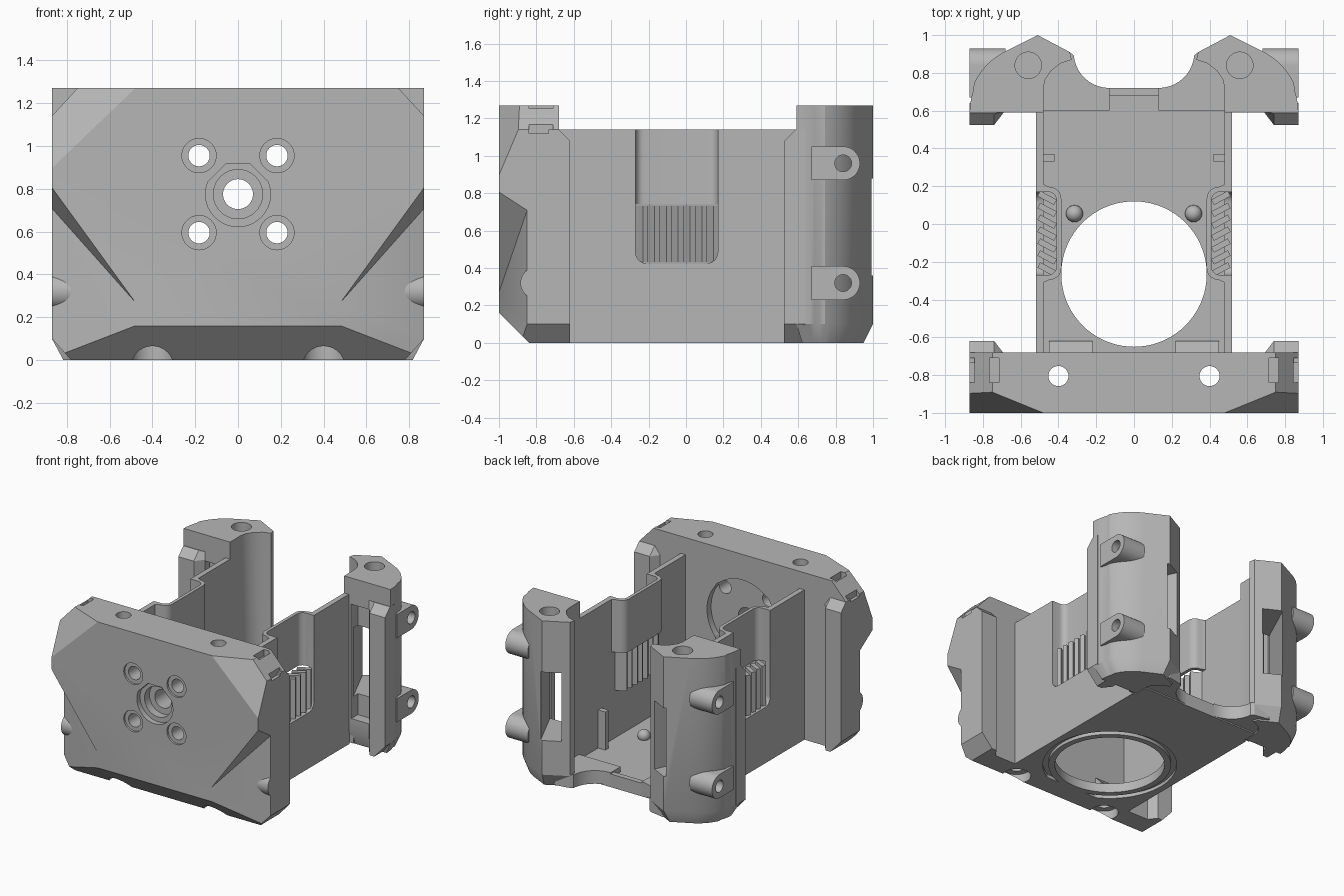
import bpy, bmesh, math
from mathutils import Vector, Matrix

cube = bpy.data.objects.get("Cube")
if cube:
    bpy.data.objects.remove(cube, do_unlink=True)

grey = bpy.data.materials.new("plain_grey")
grey.use_nodes = True
grey.diffuse_color = (0.47, 0.47, 0.47, 1)
grey.node_tree.nodes["Principled BSDF"].inputs["Base Color"].default_value = grey.diffuse_color
parts = []


def add(name, bm):
    bmesh.ops.recalc_face_normals(bm, faces=bm.faces)
    mesh = bpy.data.meshes.new(name)
    bm.to_mesh(mesh)
    bm.free()
    mesh.materials.append(grey)
    ob = bpy.data.objects.new(name, mesh)
    bpy.context.collection.objects.link(ob)
    parts.append(ob)
    return ob


def loft(name, rings):
    """Skin a list of equal-length point rings and cap both ends."""
    bm = bmesh.new()
    rows = [[bm.verts.new(p) for p in ring] for ring in rings]
    n = len(rows[0])
    for a, b in zip(rows, rows[1:]):
        for i in range(n):
            bm.faces.new((a[i], a[(i + 1) % n], b[(i + 1) % n], b[i]))
    bm.faces.new(rows[0][::-1])
    bm.faces.new(rows[-1])
    return add(name, bm)


def prism(name, pts, lo, hi, axis="z"):
    place = {"x": lambda a, b, h: (h, a, b), "y": lambda a, b, h: (a, h, b),
             "z": lambda a, b, h: (a, b, h)}[axis]
    return loft(name, [[place(a, b, h) for a, b in pts] for h in (lo, hi)])


def arc(cx, cy, r, start, end, n):
    return [(cx + r * math.cos(math.radians(start + (end - start) * i / n)),
             cy + r * math.sin(math.radians(start + (end - start) * i / n)))
            for i in range(n + 1)]


def cyl(name, axis, cx, cy, r, lo, hi, n=40):
    return prism(name, arc(cx, cy, r, 0, 360, n)[:-1], lo, hi, axis)


def box(name, x, y, z, turn=0):
    ob = prism(name, [(x[0], y[0]), (x[1], y[0]), (x[1], y[1]), (x[0], y[1])], z[0], z[1])
    if turn:
        mid = Vector((sum(x) / 2, sum(y) / 2, 0))
        ob.data.transform(Matrix.Translation(mid) @ Matrix.Rotation(math.radians(turn), 4, "Z")
                          @ Matrix.Translation(-mid))
    return ob


def hull(name, pts):
    bm = bmesh.new()
    for p in pts:
        bm.verts.new(p)
    bmesh.ops.convex_hull(bm, input=bm.verts)
    return add(name, bm)


def cut(target, *cutters):
    for c in cutters:
        mod = target.modifiers.new("cut", "BOOLEAN")
        mod.operation, mod.solver, mod.object = "DIFFERENCE", "EXACT", c
        bpy.context.view_layer.objects.active = target
        bpy.ops.object.modifier_apply(modifier=mod.name)
        parts.remove(c)
        bpy.data.objects.remove(c, do_unlink=True)


def mirror(*obs):
    for ob in obs:
        ob.modifiers.new("mirror", "MIRROR").use_mirror_merge = False


# Front plate, cut to its faceted shape
half = [(0.78, 0), (0.87, 0.1), (0.87, 1.14), (0.75, 1.27)]
plate = prism("front_plate", half + [(-x, z) for x, z in half[::-1]], -1, -0.68, "y")
cut(plate, prism("cutter", [(-1.1, 0.26), (-0.74, -0.1), (-1.1, -0.1)], -1, 1, "x"))
for s in (1, -1):
    # upper corner facet, lower corner scoop
    cut(plate,
        hull("cutter", [(s * x, y, z) for x, y, z in (
            (0.48, -1, 1.27), (0.36, -1, 1.385), (0.95, -0.76, 1.385), (0.95, -1, 0.82),
            (0.95, -1.2, 0.82), (0.36, -1.2, 1.385), (0.95, -1.2, 1.385))]),
        hull("cutter", [(s * x, y, z) for x, y, z in (
            (0.48, -1, -0.1), (0.48, -1, 0.27), (0.92, -0.83, -0.1), (0.92, -0.83, 0.765),
            (0.92, -1, 0.87), (0.48, -1.1, -0.1), (0.48, -1.1, 0.3), (0.92, -1.1, 0.94),
            (0.92, -1.1, -0.1))]))
    # clip notches and vertical screw holes
    xs = sorted((s * 0.715, s * 0.765))
    xe = sorted((s * 0.845, s * 0.89))
    cut(plate, box("cutter", xs, (-0.84, -0.71), (1.22, 1.3)),
        box("cutter", xe, (-0.84, -0.71), (1.12, 1.2)),
        cyl("cutter", "z", s * 0.4, -0.805, 0.053, -0.1, 1.4),
        cyl("cutter", "z", s * 0.4, -0.805, 0.1, -0.1, 0.07))
    for z in (0.595, 0.955):
        cut(plate, cyl("cutter", "y", s * 0.182, z, 0.05, -1.1, -0.6),
            cyl("cutter", "y", s * 0.182, z, 0.08, -1.1, -0.985))

# Stepped centre bore with a flat-topped mouth, round seat behind
mouth = [(x, min(z, 0.925)) for x, z in arc(0, 0.775, 0.152, 22.5, 157.5, 3)]
cut(plate, prism("cutter", mouth + arc(0, 0.775, 0.152, 170, 370, 24), -1.1, -0.96, "y"),
    cyl("cutter", "y", 0, 0.775, 0.115, -1.1, -0.9),
    cyl("cutter", "y", 0, 0.775, 0.07, -1.1, -0.5),
    cyl("cutter", "y", 0, 0.775, 0.3, -0.73, -0.5, 64))


# Flanges along the outer edges of plate and posts
def flange(name, root, tip):
    d = 1 if tip > root else -1
    def ring(xmax, end, z):
        return [(0.69, root - d * 0.05, z), (0.69, root, z), (0.74, end, z),
                (xmax, end, z), (xmax, root - d * 0.05, z)]
    return loft(name, [ring(0.78, tip, 0), ring(0.87, tip, 0.1), ring(0.87, tip, 1.08),
                       ring(0.87, root + d * 0.005, 1.14)])


mirror(flange("front_flange", -0.685, -0.62), flange("rear_flange", 0.59, 0.525))

# Rear posts with bevelled feet
outline = arc(0.52, 0.59, 0.35, 0, 20, 5) + arc(0.52, 0.59, 0.362, 25, 63, 9) + [
    (0.51, 1), (0.34, 0.91), (0.33, 0.87), (0.39, 0.85), (0.44, 0.81), (0.47, 0.765),
    (0.48, 0.72), (0.48, 0.59)]
foot = [(0.6 + (x - 0.6) * 0.8, 0.75 + (y - 0.75) * 0.8) for x, y in outline]
post = loft("rear_post", [[(x, y, 0) for x, y in foot]] +
            [[(x, y, z) for x, y in outline] for z in (0.1, 1.27)])
cut(post, cyl("cutter", "z", 0.56, 0.84, 0.07, 1.0, 1.4),
    box("cutter", (0.54, 0.72), (0.5, 0.67), (0.2, 1.07)),
    prism("cutter", [(0.57, 0.55), (0.73, 0.55), (0.5, 1.05), (0.34, 1.05)], 0.36, 0.88))


# Side lugs with screw holes
def lug(name, y, z, r, tail, inner):
    turn = 90 if tail < y else -90
    shape = arc(y, z, r, turn, turn - 180, 20)
    shape += [(tail, shape[-1][1]), (tail, shape[0][1])]
    ob = prism(name, shape, inner, 0.87, "x")
    cut(ob, cyl("cutter", "x", y, z, 0.045, 0.72, 1, 28))
    return ob


mirror(post, lug("upper_lug", 0.84, 0.96, 0.09, 0.67, 0.68),
       lug("lower_lug", 0.84, 0.32, 0.09, 0.67, 0.68),
       lug("front_lug", -0.8, 0.32, 0.085, -0.7, 0.7))

# Floor with fan opening and a groove ring underneath
floor = box("floor", (-0.5, 0.5), (-0.7, 0.72), (0, 0.07))
groove = cyl("cutter", "z", 0, -0.265, 0.47, -0.1, 0.025, 72)
cut(groove, cyl("cutter", "z", 0, -0.265, 0.43, -0.2, 0.2, 72))
cut(floor, groove, cyl("cutter", "z", 0, -0.265, 0.385, -0.1, 0.3, 72))
box("rear_lip", (-0.48, 0.48), (0.68, 0.72), (0.01, 0.1))
web = prism("foot_web", arc(0.13, 0.91, 0.19, 270, 355, 10) +
            [(0.34, 0.91), (0.45, 0.93), (0.55, 0.9), (0.55, 0.6), (0.13, 0.6)], 0.01, 0.11)

# Side wall with a rounded notch
wall = box("side_wall", (0.48, 0.52), (-0.7, 0.6), (0, 1.14))
notch = (arc(-0.21, 0.485, 0.06, 180, 270, 6) + arc(0.11, 0.485, 0.06, 270, 360, 6)
         + [(0.17, 1.3), (-0.27, 1.3)])
cut(wall, prism("cutter", notch, 0.3, 0.6, "x"))

# Inward jog of the wall above the vent
inner = ([(0.48, -0.31)] + arc(0.445, -0.235, 0.06, 270, 180, 5)
         + arc(0.445, 0.135, 0.06, 180, 90, 5) + [(0.48, 0.21)])
outer = ([(0.52, -0.27)] + arc(0.455, -0.225, 0.045, 270, 180, 5)
         + arc(0.455, 0.125, 0.045, 180, 90, 5) + [(0.52, 0.17)])
jog = prism("wall_jog", inner + outer[::-1], 0.74, 1.14)
mirror(web, wall, jog)

# Slanted vent slats
for i in range(7):
    y = -0.24 + i * 0.063
    mirror(box("vent_slat", (0.41, 0.51), (y - 0.016, y + 0.016), (0.43, 0.735), 28))

# Small interior fittings
mirror(box("inner_tab", (0.42, 0.49), (0.33, 0.37), (0.05, 0.36)),
       prism("front_gusset", [(-0.7, 0.05), (-0.62, 0.05), (-0.62, 0.1), (-0.7, 0.18)],
             0.22, 0.45, "x"))
bm = bmesh.new()
bmesh.ops.create_uvsphere(bm, u_segments=24, v_segments=12, radius=0.045,
                          matrix=Matrix.Translation((0.315, 0.055, 0.09)))
mirror(add("floor_stud", bm))

# Smooth rounded faces, keep edges crisp
bpy.ops.object.select_all(action="DESELECT")
for ob in parts:
    ob.select_set(True)
bpy.context.view_layer.objects.active = plate
bpy.ops.object.shade_smooth_by_angle(angle=math.radians(25))
